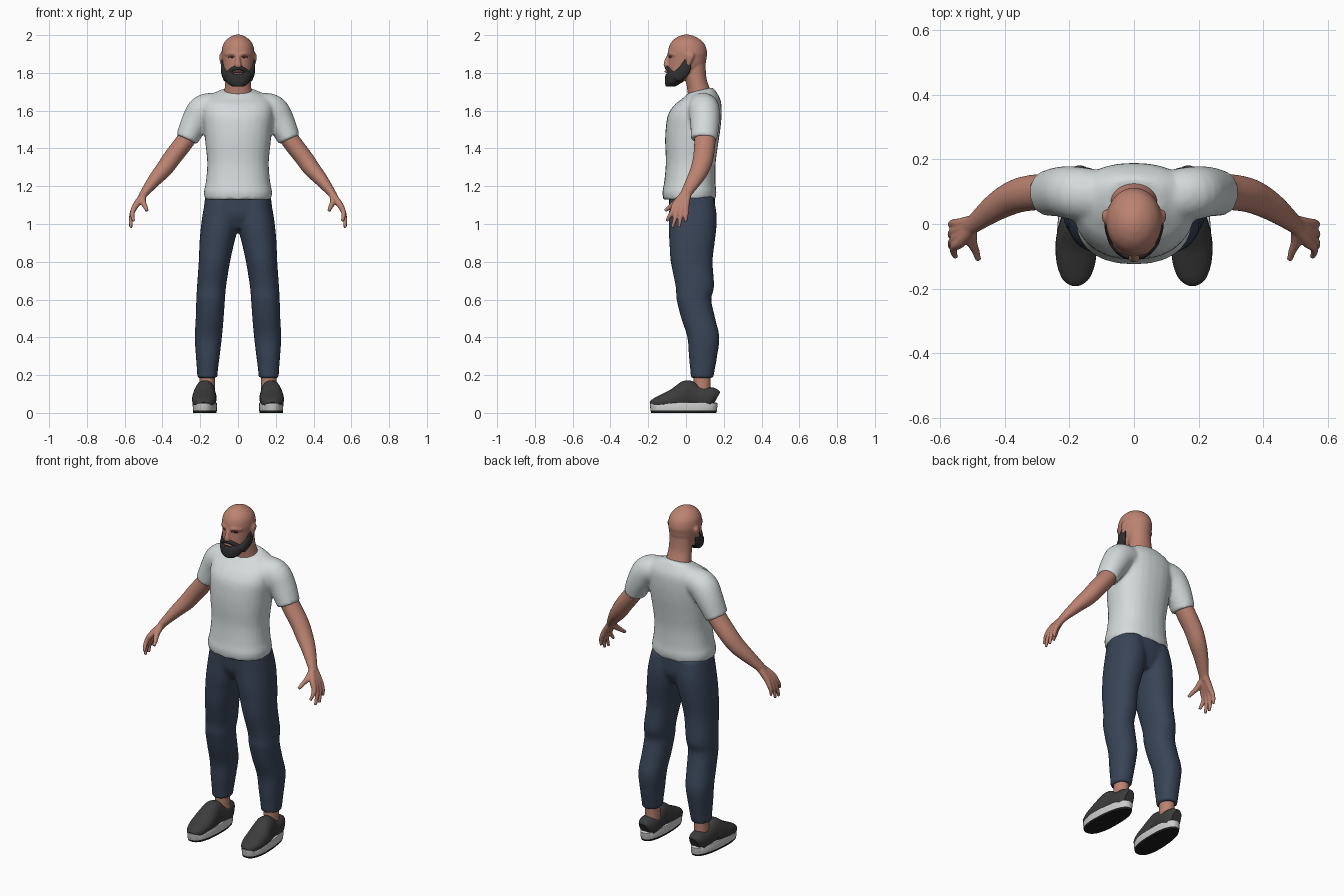
import bpy, bmesh, math
from mathutils import Vector


def material(name, rgb):
    m = bpy.data.materials.new(name)
    m.diffuse_color = (*rgb, 1)
    return m


SKIN = material("skin", (0.50, 0.225, 0.165))
HAIR = material("beard_black", (0.03, 0.03, 0.032))
SHIRT = material("shirt_white", (0.66, 0.71, 0.71))
DENIM = material("trouser_navy", (0.040, 0.058, 0.095))
SHOE = material("shoe_grey", (0.045, 0.045, 0.045))
SOLE = material("sole_white", (0.6, 0.6, 0.6))
TREAD = material("tread_black", (0.012, 0.012, 0.012))
LIP = material("lip", (0.33, 0.12, 0.09))
EYE = material("eye_brown", (0.09, 0.035, 0.025))


def refine(rows, steps=4):
    """Catmull-Rom interpolation between rows of numbers."""
    out = []
    for i in range(len(rows) - 1):
        p1, p2 = rows[i], rows[i + 1]
        p0, p3 = rows[max(i - 1, 0)], rows[min(i + 2, len(rows) - 1)]
        for k in range(steps):
            t = k / steps
            out.append([b + 0.5 * t * (c - a + t * (2*a - 5*b + 4*c - d + t * (3*(b - c) + d - a)))
                        for a, b, c, d in zip(p0, p1, p2, p3)])
    return out + [list(rows[-1])]


def loft(bm, rings, power=2.0, n=28):
    """Skin closed superellipse rings given as (centre, u, v)."""
    loops = []
    for c, u, v in rings:
        loop = []
        for k in range(n):
            a = 2 * math.pi * k / n
            ca, sa = math.cos(a), math.sin(a)
            x = math.copysign(abs(ca) ** (2 / power), ca)
            y = math.copysign(abs(sa) ** (2 / power), sa)
            loop.append(bm.verts.new(c + u * x + v * y))
        loops.append(loop)
    faces = [bm.faces.new(loops[0][::-1]), bm.faces.new(loops[-1])]
    for a, b in zip(loops, loops[1:]):
        for k in range(n):
            j = (k + 1) % n
            faces.append(bm.faces.new((a[k], a[j], b[j], b[k])))
    bmesh.ops.recalc_face_normals(bm, faces=faces)


def column(bm, rows, s=1, power=2.0):
    """Upright loft; rows are (z, x, y, rx, ry, tilt)."""
    loft(bm, [(Vector((s * x, y, z)), Vector((rx, 0, 0)), Vector((0, ry, ry * t)))
              for z, x, y, rx, ry, t in refine(rows)], power)


def tube(bm, rows, s=1, power=2.0, ref=(0, 1, 0)):
    """Loft along a path; rows are (x, y, z, radius across, radius along ref)."""
    rows = refine(rows)
    pts = [Vector((s * r[0], r[1], r[2])) for r in rows]
    rings = []
    for i, r in enumerate(rows):
        d = (pts[min(i + 1, len(pts) - 1)] - pts[max(i - 1, 0)]).normalized()
        u = d.cross(Vector(ref)).normalized()
        rings.append((pts[i], u * r[3], u.cross(d) * r[4]))
    loft(bm, rings, power)


def finish(bm, name, mat, voxel=None, smooth=4):
    me = bpy.data.meshes.new(name)
    bm.to_mesh(me)
    bm.free()
    me.materials.append(mat)
    ob = bpy.data.objects.new(name, me)
    bpy.context.collection.objects.link(ob)
    if voxel:
        # Fuse overlapping volumes into one soft skin
        r = ob.modifiers.new("fuse", 'REMESH')
        r.mode, r.voxel_size, r.use_smooth_shade = 'VOXEL', voxel, True
        f = ob.modifiers.new("soften", 'SMOOTH')
        f.factor, f.iterations = 0.5, smooth
    else:
        bpy.context.view_layer.objects.active = ob
        ob.select_set(True)
        bpy.ops.object.shade_smooth_by_angle(angle=math.radians(40))
        ob.select_set(False)
    return ob


# Shirt: torso and both sleeves
bm = bmesh.new()
column(bm, [(1.13, 0, .018, .176, .139, 0), (1.17, 0, .018, .181, .143, 0),
            (1.22, 0, .02, .171, .136, 0), (1.32, 0, .025, .163, .132, 0),
            (1.42, 0, .03, .172, .14, 0), (1.50, 0, .037, .18, .145, 0),
            (1.58, 0, .047, .188, .142, 0), (1.64, 0, .064, .182, .122, .05),
            (1.675, 0, .072, .155, .095, .15), (1.70, 0, .073, .105, .073, .25),
            (1.708, 0, .073, .085, .06, .25)], power=2.3)
for s in (1, -1):
    tube(bm, [(.10, .085, 1.625, .07, .08), (.18, .095, 1.605, .082, .083),
              (.227, .1, 1.54, .074, .078), (.272, .095, 1.447, .06, .07)], s)
finish(bm, "shirt", SHIRT, .010, 6)

# Trousers: pelvis and two legs
bm = bmesh.new()
column(bm, [(.975, 0, .035, .10, .085, 0), (1.04, 0, .035, .175, .118, 0),
            (1.10, 0, .033, .18, .122, 0), (1.15, 0, .03, .172, .122, 0)], power=2.3)
LEG = [(.185, .163, .085, .053, .06, 0), (.22, .162, .087, .055, .064, 0),
       (.30, .16, .09, .063, .075, 0), (.40, .157, .092, .072, .085, 0),
       (.50, .15, .065, .074, .09, 0), (.60, .145, .042, .076, .092, 0),
       (.67, .14, .047, .077, .102, 0), (.80, .125, .03, .083, .111, 0),
       (.90, .112, .032, .092, .12, 0), (.97, .1, .034, .098, .126, 0),
       (1.05, .09, .036, .098, .126, 0), (1.14, .085, .03, .085, .118, 0)]
for s in (1, -1):
    column(bm, LEG, s, 2.2)
finish(bm, "trousers", DENIM, .010, 4)

# Head with neck, nose, brow and ears
bm = bmesh.new()
column(bm, [(1.745, 0, -.06, .035, .035, 0), (1.77, 0, -.045, .058, .052, 0),
            (1.80, 0, -.02, .07, .077, 0), (1.84, 0, .002, .08, .098, 0),
            (1.88, 0, .008, .085, .101, 0), (1.91, 0, .008, .087, .104, 0),
            (1.95, 0, .007, .079, .093, 0), (1.98, 0, .005, .056, .066, 0),
            (1.997, 0, .003, .028, .033, 0), (2.003, 0, .003, .008, .01, 0)])
column(bm, [(1.62, 0, .08, .085, .065, 0), (1.70, 0, .07, .073, .062, 0),
            (1.77, 0, .053, .067, .056, 0), (1.86, 0, .045, .065, .058, 0)])
tube(bm, [(0, -.085, 1.90, .011, .011), (0, -.10, 1.865, .014, .012),
          (0, -.106, 1.84, .013, .019), (0, -.098, 1.828, .008, .014)], ref=(1, 0, 0))
for s in (1, -1):
    tube(bm, [(.008, -.09, 1.898, .009, .009), (.035, -.083, 1.903, .011, .01),
              (.064, -.058, 1.896, .008, .008)], s, ref=(0, 0, 1))
    column(bm, [(1.835, .083, .01, .006, .008, 0), (1.86, .087, .018, .009, .015, 0),
                (1.89, .09, .024, .01, .021, 0), (1.905, .088, .024, .006, .012, 0)], s)
finish(bm, "head", SKIN, .006, 4)

# Beard: chin mass, sideburns and moustache
bm = bmesh.new()
column(bm, [(1.727, 0, -.082, .03, .024, 0), (1.745, 0, -.07, .056, .042, 0),
            (1.77, 0, -.055, .071, .057, 0), (1.795, 0, -.045, .078, .063, 0)])
for s in (1, -1):
    tube(bm, [(.083, .018, 1.888, .012, .006), (.082, .006, 1.85, .025, .008),
              (.077, -.012, 1.81, .032, .014), (.055, -.05, 1.775, .034, .025)], s, ref=(1, 0, 0))
    tube(bm, [(-.004, -.102, 1.826, .012, .011), (.022, -.097, 1.823, .012, .011),
              (.043, -.08, 1.805, .014, .012), (.055, -.062, 1.785, .017, .014)], s)
finish(bm, "beard", HAIR, .005, 3)

# Lips
bm = bmesh.new()
tube(bm, [(-.025, -.096, 1.801, .004, .008), (0, -.104, 1.807, .006, .009),
          (.025, -.096, 1.801, .004, .008)])
finish(bm, "lips", LIP)

# Narrow eyes under the brow
for s, side in ((1, "left"), (-1, "right")):
    bm = bmesh.new()
    tube(bm, [(.018, -.090, 1.883, .003, .003), (.034, -.084, 1.886, .006, .004),
              (.05, -.073, 1.883, .003, .003)], s)
    finish(bm, side + "_eye", EYE)

# Arms with palm, four fingers and thumb
TIPS = [(.552, -.103, 1.015), (.567, -.073, .98), (.568, -.038, .982), (.566, -.002, 1.01)]
for s, side in ((1, "left"), (-1, "right")):
    bm = bmesh.new()
    tube(bm, [(.21, .1, 1.55, .05, .055), (.28, .1, 1.44, .049, .056),
              (.345, .092, 1.355, .048, .054), (.39, .075, 1.293, .045, .05),
              (.44, .045, 1.235, .036, .042), (.495, .002, 1.165, .023, .03),
              (.51, -.008, 1.14, .02, .03)], s)
    for i, (x, y, z) in enumerate(TIPS):
        ky = -.07 + .024 * i
        tube(bm, [(.497, -.012 + .008 * i, 1.16, .018, .017),
                  (.537, ky * .8, 1.105, .017, .017), (.556, ky, 1.07, .014, .014),
                  ((x + .566) / 2, (ky + y) / 2, (1.07 + z) / 2, .011, .011),
                  (x, y, z, .008, .008)], s)
    tube(bm, [(.503, -.015, 1.15, .018, .018), (.502, -.055, 1.115, .016, .016),
              (.49, -.085, 1.09, .012, .012), (.482, -.112, 1.07, .009, .009)], s, ref=(1, 0, 0))
    finish(bm, side + "_arm", SKIN, .005, 3)

# Ankles and shoes
for s, side in ((1, "left"), (-1, "right")):
    bm = bmesh.new()
    column(bm, [(.08, .163, .085, .042, .046, 0), (.15, .163, .085, .04, .045, 0),
                (.23, .163, .085, .042, .048, 0)], s)
    finish(bm, side + "_ankle", SKIN)

    # Upper: (y, centre x, half width, top height)
    bm = bmesh.new()
    upper = [(-.182, .181, .022, .06), (-.165, .181, .044, .077), (-.12, .18, .060, .10),
             (-.06, .179, .064, .13), (-.01, .176, .058, .163), (.012, .174, .053, .172),
             (.05, .17, .052, .15), (.09, .168, .054, .137), (.135, .168, .048, .135),
             (.158, .168, .028, .115)]
    tube(bm, [(x, y, .02 + (top - .02) / 2, w, (top - .02) / 2) for y, x, w, top in upper],
         s, 2.3, ref=(0, 0, 1))
    finish(bm, side + "_shoe_upper", SHOE)

    # Sole with dark tread underneath; heel narrower than the ball
    bm = bmesh.new()
    loft(bm, [(Vector((s * .175, -.012, z)), Vector((.067 * k, 0, 0)), Vector((0, .179 * k, 0)))
              for z, k in ((0, .96), (.012, .985), (.05, 1.0), (.054, .97))], 2.4, 40)
    for v in bm.verts:
        back = (v.co.y + .19) / .36
        v.co.x = s * (.182 - .015 * back) + (v.co.x - s * .175) * (1.02 - .15 * back)
    ob = finish(bm, side + "_sole", SOLE)
    ob.data.materials.append(TREAD)
    for f in ob.data.polygons:
        if f.center.z < .012:
            f.material_index = 1
